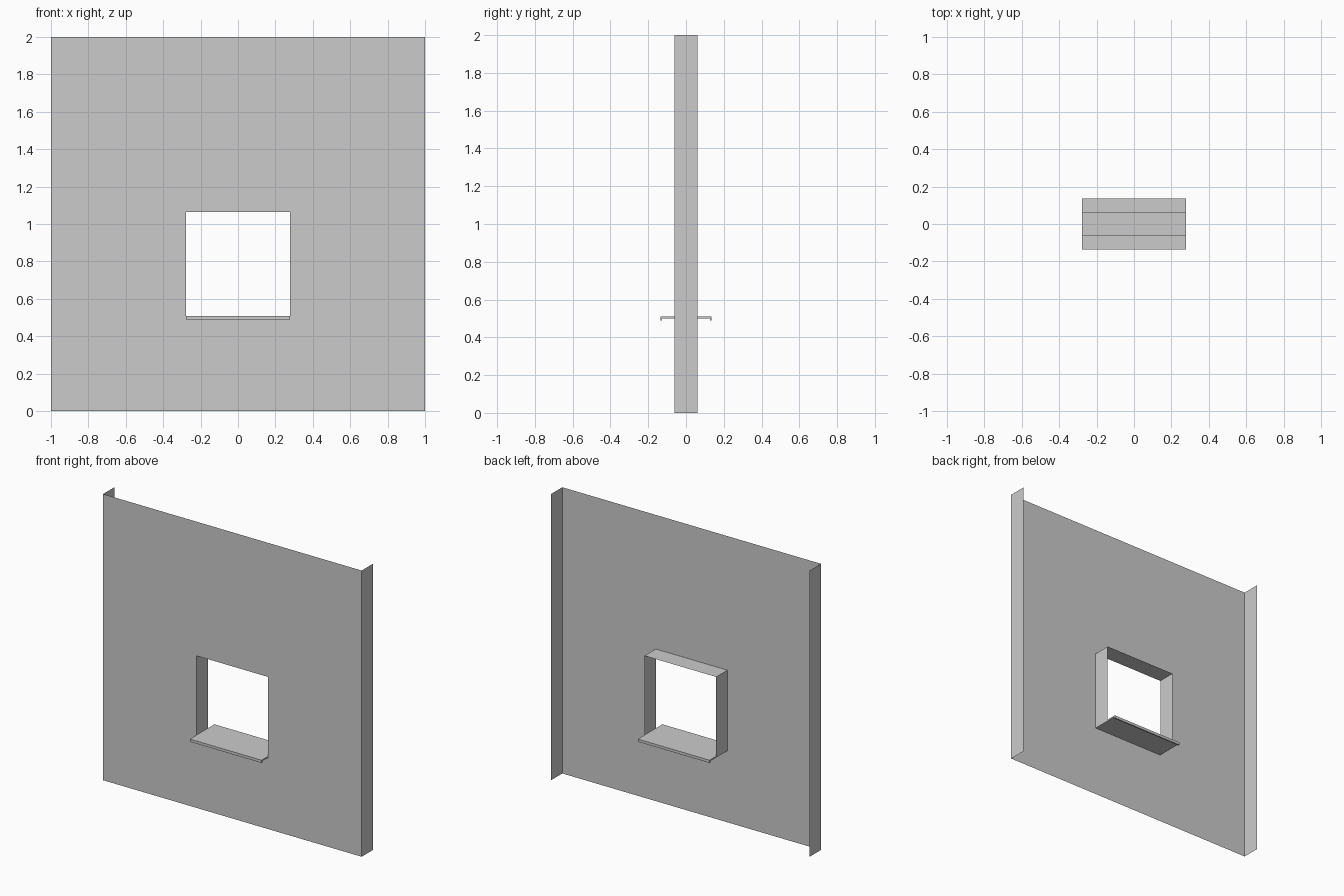
import bpy, bmesh

if "Cube" in bpy.data.objects:
    bpy.data.objects.remove(bpy.data.objects["Cube"])

W, D = 1.0, 0.062                  # half width and half depth of the wall
HX, HZ0, HZ1 = 0.277, 0.5, 1.063   # window opening


def make_object(name, bm):
    bmesh.ops.remove_doubles(bm, verts=bm.verts, dist=1e-5)
    mesh = bpy.data.meshes.new(name)
    bm.to_mesh(mesh)
    bm.free()
    obj = bpy.data.objects.new(name, mesh)
    bpy.context.collection.objects.link(obj)
    return obj


def quad(bm, pts):
    return bm.faces.new([bm.verts.new(p) for p in pts])


def strip(bm, points):
    """Surface swept through the wall depth along an (x, z) path."""
    for (xa, za), (xb, zb) in zip(points, points[1:]):
        quad(bm, [(xa, -D, za), (xb, -D, zb), (xb, D, zb), (xa, D, za)])


# Front panel: 3 x 3 grid with the middle cell left open, plus side returns
bm = bmesh.new()
xs, zs = [-W, -HX, HX, W], [0, HZ0, HZ1, 2]
for i in range(3):
    for j in range(3):
        if (i, j) != (1, 1):
            quad(bm, [(xs[i], -D, zs[j]), (xs[i + 1], -D, zs[j]),
                      (xs[i + 1], -D, zs[j + 1]), (xs[i], -D, zs[j + 1])])
strip(bm, [(W, 0), (W, 2)])
strip(bm, [(-W, 2), (-W, 0)])
make_object("wall_panel", bm)

# Lining around the window opening
bm = bmesh.new()
strip(bm, [(-HX, HZ0), (-HX, HZ1), (HX, HZ1), (HX, HZ0), (-HX, HZ0)])
make_object("window_lining", bm)

# Sill: thin plate through the opening with a drip lip on both edges
E, T = 0.135, 0.009
top, under, lip = HZ0 + T, HZ0, HZ0 - 0.01
profile = [(-E, lip), (-E + T, lip), (-E + T, under), (E - T, under),
           (E - T, lip), (E, lip), (E, top), (-E, top)]
bm = bmesh.new()
face = quad(bm, [(-HX, y, z) for y, z in profile])
res = bmesh.ops.extrude_face_region(bm, geom=[face], use_keep_orig=True)
bmesh.ops.translate(bm, vec=(2 * HX, 0, 0),
                    verts=[v for v in res["geom"] if isinstance(v, bmesh.types.BMVert)])
bmesh.ops.recalc_face_normals(bm, faces=bm.faces)
make_object("window_sill", bm)
